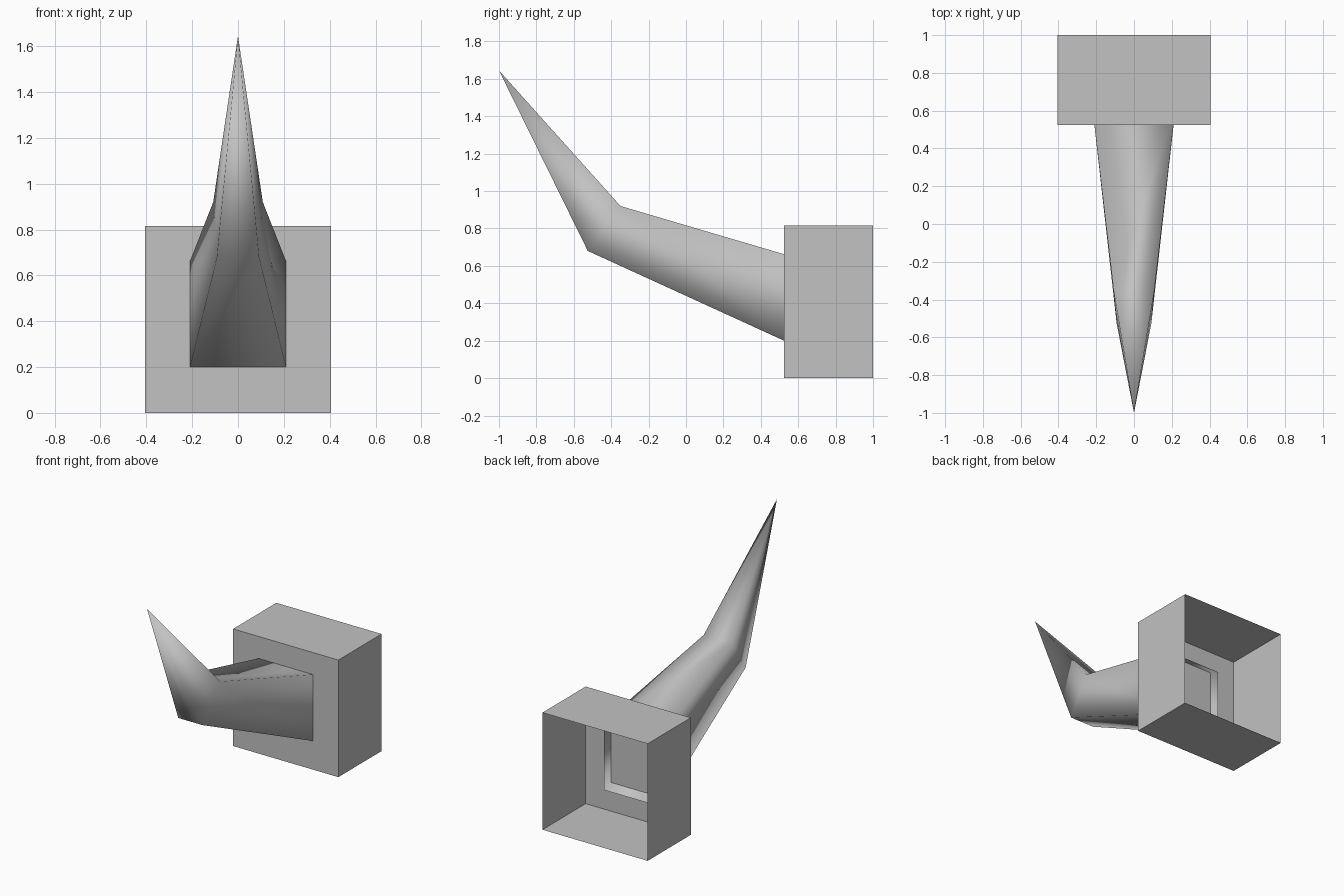
import bpy, bmesh

cube = bpy.data.objects.get("Cube")
if cube:
    bpy.data.objects.remove(cube, do_unlink=True)

# Single plain grey material
grey = bpy.data.materials.new("plain grey")
grey.use_nodes = True
colour = (0.54, 0.54, 0.54, 1)
grey.diffuse_color = colour
grey.node_tree.nodes["Principled BSDF"].inputs["Base Color"].default_value = colour


def add_object(name, bm, smooth=False):
    bmesh.ops.recalc_face_normals(bm, faces=bm.faces[:])
    for face in bm.faces:
        face.smooth = smooth
    mesh = bpy.data.meshes.new(name)
    bm.to_mesh(mesh)
    bm.free()
    mesh.materials.append(grey)
    obj = bpy.data.objects.new(name, mesh)
    bpy.context.collection.objects.link(obj)
    return obj


def ring(bm, low, high):
    """Four-sided section; low and high are (half width, y, z)."""
    (wl, yl, zl), (wh, yh, zh) = low, high
    corners = [(-wl, yl, zl), (wl, yl, zl), (wh, yh, zh), (-wh, yh, zh)]
    return [bm.verts.new(c) for c in corners]


# Thin-walled box, open at the back
width, front, back, height = 0.405, 0.525, 1.0, 0.815
bm = bmesh.new()
near = ring(bm, (width, front, 0), (width, front, height))
far = ring(bm, (width, back, 0), (width, back, height))
bm.faces.new(near)
for i in range(4):
    j = (i + 1) % 4
    bm.faces.new((near[i], near[j], far[j], far[i]))
add_object("open_box", bm)

# Bent tapering horn, its open base reaching just inside the box
bm = bmesh.new()
base = ring(bm, (0.217, 0.59, 0.17), (0.217, 0.59, 0.643))
bend = ring(bm, (0.092, -0.525, 0.68), (0.108, -0.35, 0.92))
tip = bm.verts.new((0, -1, 1.645))
for i in range(4):
    j = (i + 1) % 4
    bm.faces.new((base[i], base[j], bend[j], bend[i]))
    bm.faces.new((bend[i], bend[j], tip))
add_object("horn", bm, smooth=True)
